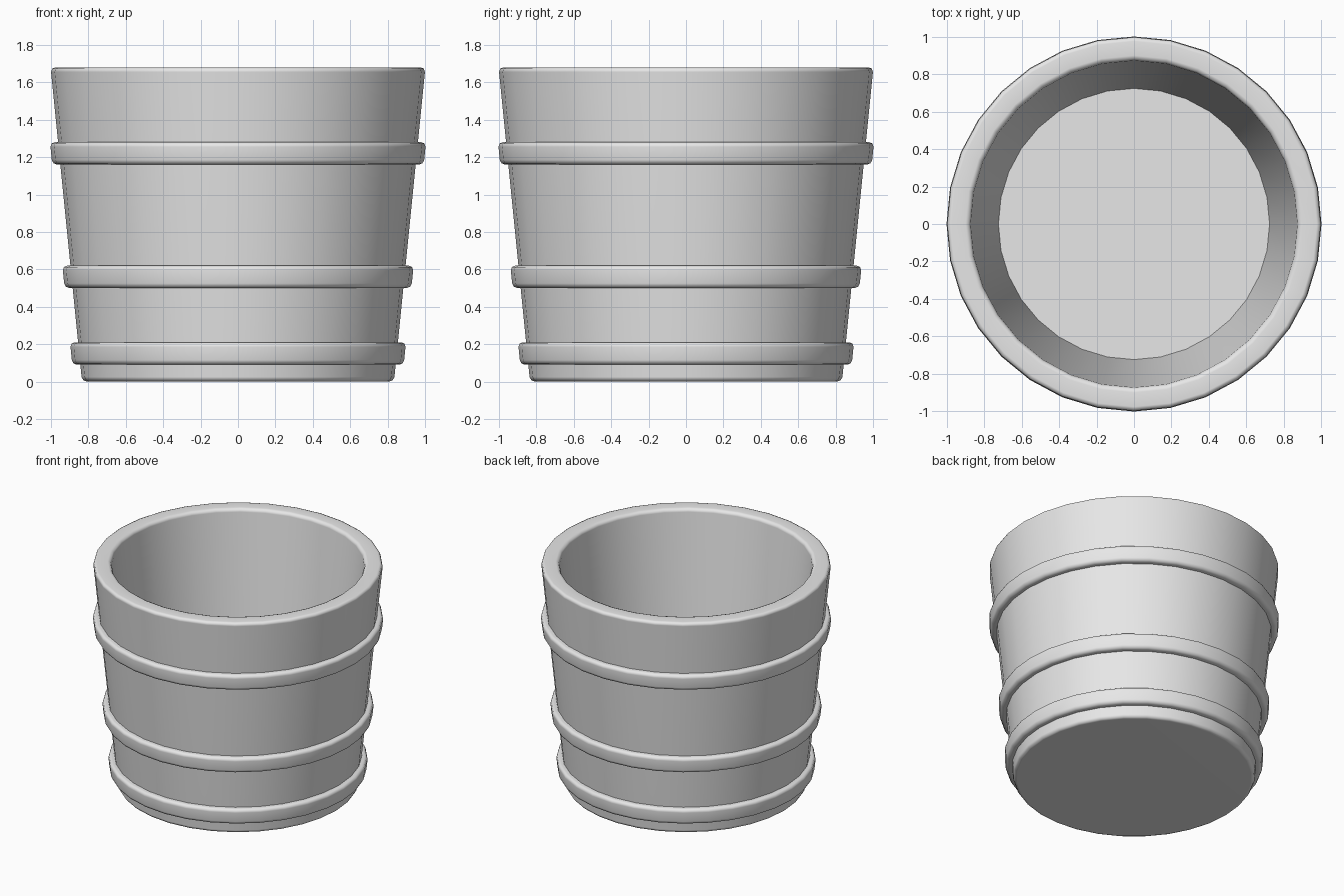
import bpy
import bmesh
import math

SIDES = 32
HEIGHT = 1.68

cube = bpy.data.objects.get("Cube")
if cube:
    bpy.data.objects.remove(cube, do_unlink=True)

grey = bpy.data.materials.new("light_grey")
grey.use_nodes = True
colour = (0.8, 0.8, 0.8, 1)
grey.diffuse_color = colour
grey.node_tree.nodes["Principled BSDF"].inputs["Base Color"].default_value = colour


def wall_radius(z):
    """Outer radius of the tapered wall at a height."""
    return 0.834 + 0.1 * z


def lathe(name, profile, bevel_points, width, closed):
    """Spin a profile of (radius, z) round z and round off the chosen rings."""
    bm = bmesh.new()
    rings = []
    for r, z in profile:
        angles = [2 * math.pi * i / SIDES for i in range(SIDES)]
        rings.append([bm.verts.new((r * math.cos(a), r * math.sin(a), z)) for a in angles])
    pairs = list(zip(rings, rings[1:]))
    if closed:
        pairs.append((rings[-1], rings[0]))
    for low, high in pairs:
        for i in range(SIDES):
            j = (i + 1) % SIDES
            bm.faces.new((low[i], low[j], high[j], high[i]))
    if not closed:
        bm.faces.new(rings[0])
        bm.faces.new(rings[-1])
    edges = []
    for k in bevel_points:
        ring = rings[k]
        edges += [bm.edges.get((ring[i], ring[i - 1])) for i in range(SIDES)]
    bmesh.ops.bevel(bm, geom=edges, offset=width, segments=2, profile=0.5, affect='EDGES')
    bmesh.ops.recalc_face_normals(bm, faces=bm.faces)

    mesh = bpy.data.meshes.new(name)
    bm.to_mesh(mesh)
    bm.free()
    mesh.materials.append(grey)
    obj = bpy.data.objects.new(name, mesh)
    bpy.context.collection.objects.link(obj)
    bpy.ops.object.select_all(action='DESELECT')
    obj.select_set(True)
    bpy.context.view_layer.objects.active = obj
    bpy.ops.object.shade_smooth_by_angle(angle=math.radians(60))
    # Keep the large faces evenly shaded beside the rounded edges
    weighted = obj.modifiers.new("even_shading", 'WEIGHTED_NORMAL')
    weighted.keep_sharp = True
    return obj


# Tapered vessel: base, outer wall, rim, inner wall, floor
lathe("bucket_body",
      [(wall_radius(0), 0), (wall_radius(HEIGHT), HEIGHT),
       (0.876, HEIGHT), (0.725, 0.12)],
      (0, 1, 2), 0.025, False)

# Hoops round the wall, following its taper
HOOP_HEIGHT = 0.12
for name, z in (("lower_hoop", 0.09), ("middle_hoop", 0.5), ("upper_hoop", 1.16)):
    top = z + HOOP_HEIGHT
    lathe(name,
          [(wall_radius(z) - 0.03, z), (wall_radius(z) + 0.043, z),
           (wall_radius(top) + 0.043, top), (wall_radius(top) - 0.03, top)],
          (1, 2), 0.025, True)
